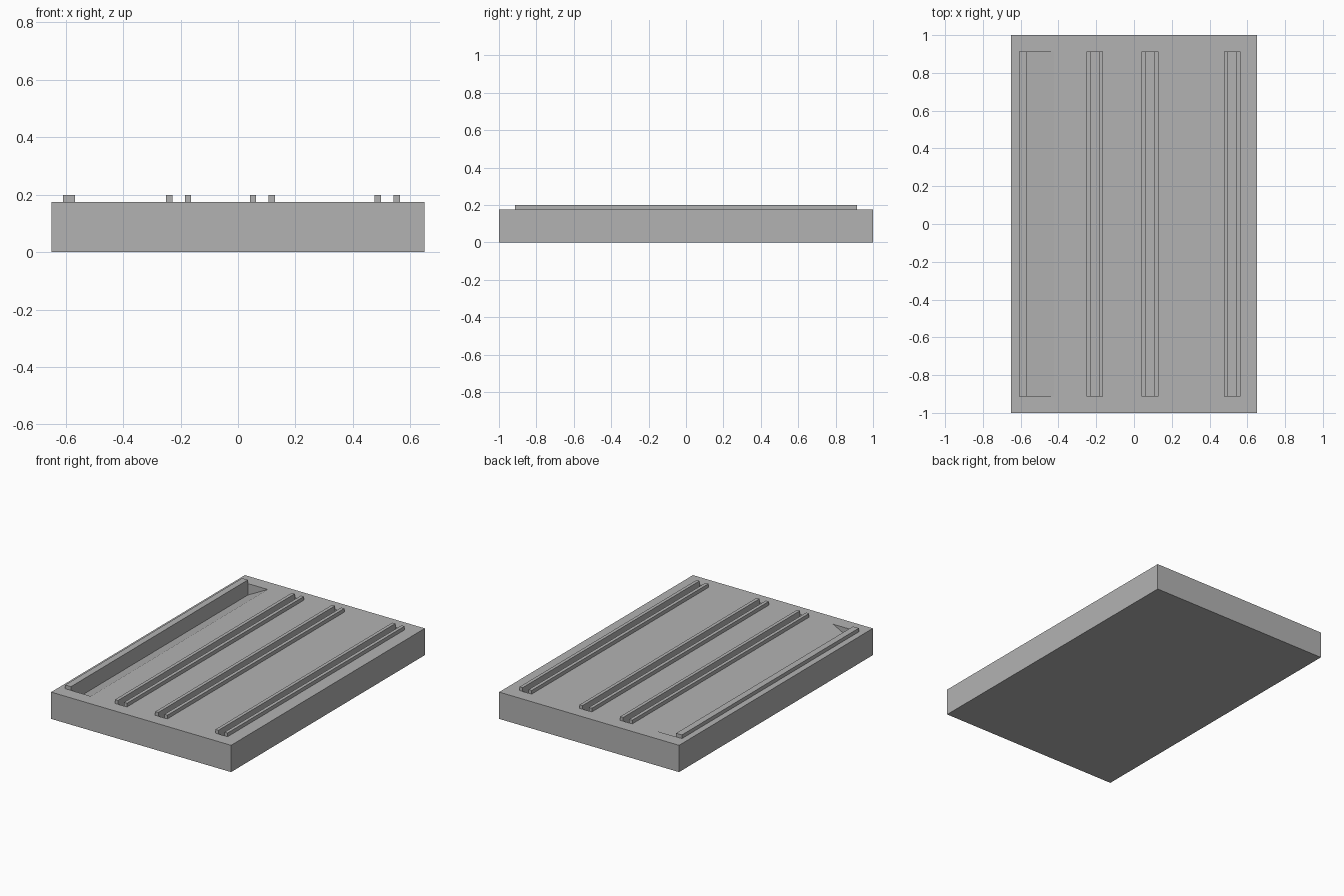
import bpy
import bmesh

cube = bpy.data.objects.get("Cube")
if cube:
    bpy.data.objects.remove(cube, do_unlink=True)

HALF_X, HALF_Y = 0.65, 1.0
TOP, RAIL_TOP, FLOOR = 0.175, 0.199, 0.10
RAIL_Y = 0.913
RAIL_W = 0.022
WEDGE_X = (-0.568, -0.424)
PAIRS = {"inner_right": (-0.251, -0.163),
         "inner_left": (0.041, 0.129),
         "outer_left": (0.476, 0.564)}

grey = bpy.data.materials.new("plain_grey")
grey.use_nodes = True
colour = (0.45, 0.45, 0.45, 1)
grey.diffuse_color = colour
grey.node_tree.nodes["Principled BSDF"].inputs["Base Color"].default_value = colour


def prism(name, profile, half_y):
    """Extrude an (x, z) profile along y, centred on y = 0."""
    bm = bmesh.new()
    face = bm.faces.new([bm.verts.new((x, -half_y, z)) for x, z in profile])
    ext = bmesh.ops.extrude_face_region(bm, geom=[face])
    verts = [v for v in ext["geom"] if isinstance(v, bmesh.types.BMVert)]
    bmesh.ops.translate(bm, verts=verts, vec=(0, 2 * half_y, 0))
    bmesh.ops.recalc_face_normals(bm, faces=bm.faces)
    mesh = bpy.data.meshes.new(name)
    bm.to_mesh(mesh)
    bm.free()
    mesh.materials.append(grey)
    obj = bpy.data.objects.new(name, mesh)
    bpy.context.collection.objects.link(obj)
    return obj


def bar(name, x0, x1, z0, z1, half_y):
    return prism(name, [(x0, z0), (x1, z0), (x1, z1), (x0, z1)], half_y)


def carve(target, cutter):
    mod = target.modifiers.new(cutter.name, "BOOLEAN")
    mod.operation = "DIFFERENCE"
    mod.solver = "EXACT"
    mod.object = cutter
    cutter.hide_render = True
    cutter.hide_set(True)


# Slab
slab = bar("slab", -HALF_X, HALF_X, 0, TOP, HALF_Y)

# Sloping recess beside the single rail; its cutter continues the slope above the top
w0, w1 = WEDGE_X
rise = TOP - FLOOR
carve(slab, prism("recess_cutter",
                  [(w0, FLOOR), (2 * w1 - w0, TOP + rise), (w0, TOP + rise)], RAIL_Y))
bar("outer_right_rail", -0.61, w0, TOP, RAIL_TOP, RAIL_Y)

# Paired rails with a groove sunk between them
for name, (x0, x1) in PAIRS.items():
    bar(name + "_rail_a", x0, x0 + RAIL_W, TOP, RAIL_TOP, RAIL_Y)
    bar(name + "_rail_b", x1 - RAIL_W, x1, TOP, RAIL_TOP, RAIL_Y)
    carve(slab, bar(name + "_groove_cutter", x0 + RAIL_W, x1 - RAIL_W,
                    FLOOR, TOP + rise, RAIL_Y))
